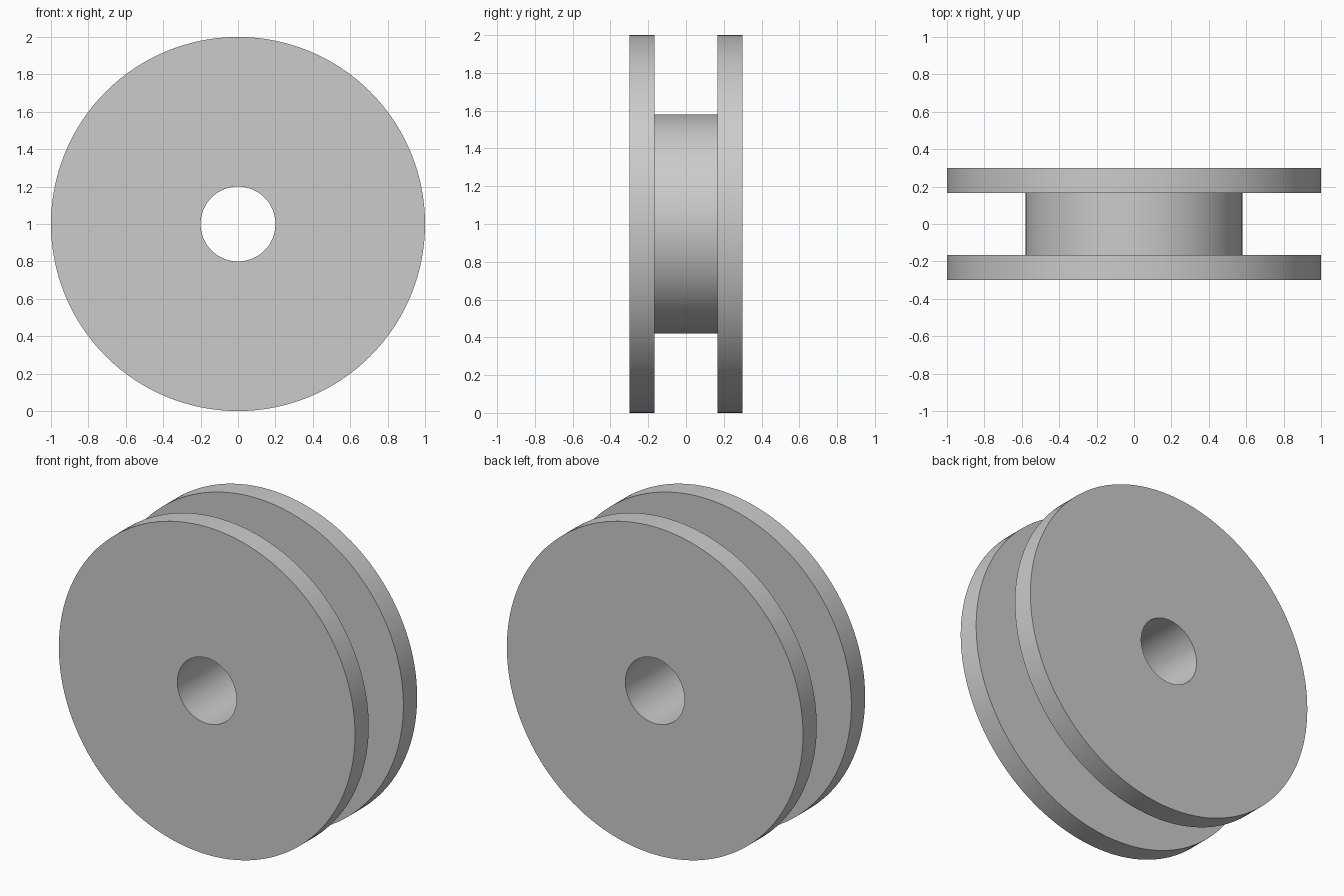
import bpy, bmesh, math

cube = bpy.data.objects.get("Cube")
if cube:
    bpy.data.objects.remove(cube, do_unlink=True)

SEGMENTS = 128
RIM, HUB, BORE = 1.0, 0.58, 0.2      # radii
OUTER, INNER = 0.3, 0.167            # flange faces along the axle

grey = bpy.data.materials.new("light grey")
colour = (0.6, 0.6, 0.6, 1)
grey.diffuse_color = colour
grey.use_nodes = True
grey.node_tree.nodes["Principled BSDF"].inputs["Base Color"].default_value = colour

# Cross-section of the spool: half profile mirrored across the middle
half = [(BORE, OUTER), (RIM, OUTER), (RIM, INNER), (HUB, INNER)]
profile = half + [(r, -y) for r, y in reversed(half)]

# Turn the closed cross-section around the axle
bm = bmesh.new()
verts = [bm.verts.new((r, y, 0)) for r, y in profile]
edges = [bm.edges.new((v, verts[(i + 1) % len(verts)])) for i, v in enumerate(verts)]
bmesh.ops.spin(bm, geom=verts + edges, cent=(0, 0, 0), axis=(0, 1, 0),
               angle=math.tau, steps=SEGMENTS, use_merge=False)
bmesh.ops.remove_doubles(bm, verts=bm.verts[:], dist=0.0005)
bmesh.ops.recalc_face_normals(bm, faces=bm.faces[:])
bmesh.ops.translate(bm, verts=bm.verts[:], vec=(0, 0, RIM))

mesh = bpy.data.meshes.new("grooved_wheel")
bm.to_mesh(mesh)
bm.free()
mesh.materials.append(grey)
wheel = bpy.data.objects.new("grooved_wheel", mesh)
bpy.context.collection.objects.link(wheel)

# Smooth round walls, sharp rims
bpy.ops.object.select_all(action="DESELECT")
wheel.select_set(True)
bpy.context.view_layer.objects.active = wheel
bpy.ops.object.shade_smooth_by_angle(angle=math.radians(30))
